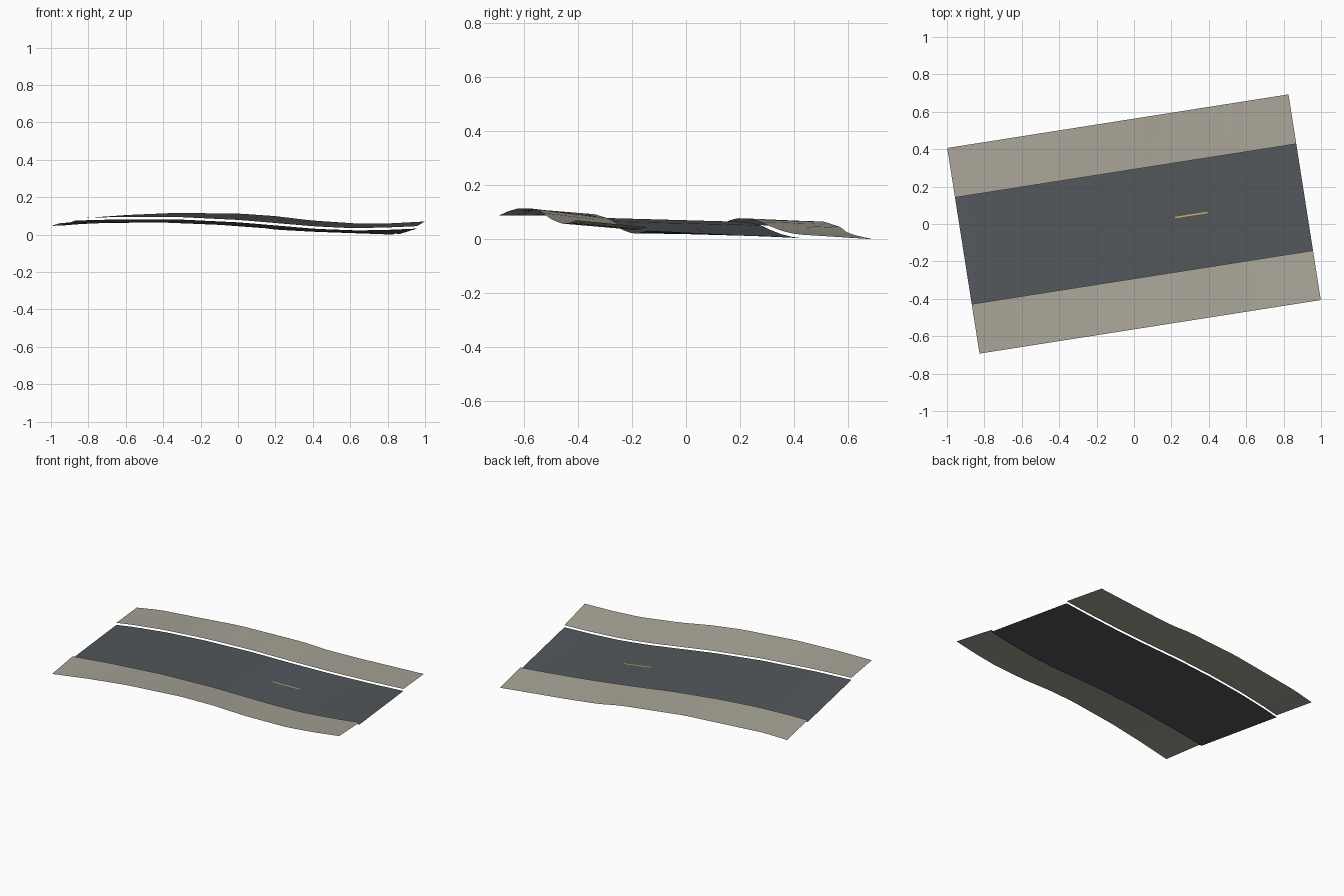
import bpy, math

if "Cube" in bpy.data.objects:
    bpy.data.objects.remove(bpy.data.objects["Cube"])

# Strip frame: runs along X, turned about Z; lengths in units
ANG = math.radians(8.92)
L, ROAD_W, OUT_W = 1.847, 0.2885, 0.5565
LIFT = 0.013   # verges sit slightly above the road edge

# Height profiles along the strip: (fraction of length, z)
VERGE_FRONT = [(0, .088), (.13, .105), (.26, .115), (.45, .113), (.56, .099),
               (.67, .075), (.81, .058), (.9, .06), (1, .07)]
ROAD_FRONT = [(0, .075), (.12, .081), (.31, .08), (.48, .065), (.59, .048),
              (.7, .031), (.8, .022), (.9, .024), (1, .032)]
ROAD_BACK = [(0, .047), (.06, .056), (.17, .065), (.31, .064), (.47, .052),
             (.61, .033), (.745, .018), (.89, .008), (1, .004)]
VERGE_BACK = [(0, .045), (.08, .06), (.36, .066), (.58, .045), (.66, .026),
              (.77, .015), (1, 0)]


def height(profile, u):
    for (u0, z0), (u1, z1) in zip(profile, profile[1:]):
        if u <= u1:
            return z0 + (z1 - z0) * (u - u0) / (u1 - u0)
    return profile[-1][1]


def material(name, color):
    m = bpy.data.materials.new(name)
    m.diffuse_color = (*color, 1)
    m.use_nodes = True
    m.node_tree.nodes["Principled BSDF"].inputs["Base Color"].default_value = m.diffuse_color
    return m


def ribbon(name, t0, t1, z0, z1, mat, u0=0.0, u1=1.0, rows=32, cols=3):
    """Grid between two long edges, each edge following a height function."""
    verts, faces = [], []
    for i in range(rows + 1):
        u = u0 + (u1 - u0) * i / rows
        s = (u - 0.5) * L
        for j in range(cols + 1):
            f = j / cols
            t = t0 + (t1 - t0) * f
            verts.append((s * math.cos(ANG) - t * math.sin(ANG),
                          s * math.sin(ANG) + t * math.cos(ANG),
                          z0(u) * (1 - f) + z1(u) * f))
    n = cols + 1
    for i in range(rows):
        for j in range(cols):
            a = i * n + j
            faces.append((a, a + n, a + n + 1, a + 1))
    me = bpy.data.meshes.new(name)
    me.from_pydata(verts, [], faces)
    me.materials.append(mat)
    me.shade_smooth()
    ob = bpy.data.objects.new(name, me)
    bpy.context.collection.objects.link(ob)
    return ob


asphalt = material("asphalt", (0.085, 0.095, 0.105))
gravel = material("gravel", (0.39, 0.37, 0.31))
paint = material("yellow_paint", (0.62, 0.45, 0.12))


def front(u): return height(ROAD_FRONT, u)
def back(u): return height(ROAD_BACK, u)
def centre(u): return (front(u) + back(u)) / 2 + 0.003


# Road surface
ribbon("road_surface", -ROAD_W, ROAD_W, front, back, asphalt)

# Verges on both sides
ribbon("front_verge", -OUT_W, -ROAD_W, lambda u: height(VERGE_FRONT, u),
       lambda u: front(u) + LIFT, gravel)
ribbon("back_verge", ROAD_W, OUT_W, lambda u: back(u) + LIFT,
       lambda u: height(VERGE_BACK, u), gravel)

# Painted centre dash
ribbon("centre_dash", -0.004, 0.004, centre, centre, paint,
       u0=0.62, u1=0.715, rows=6, cols=1)
